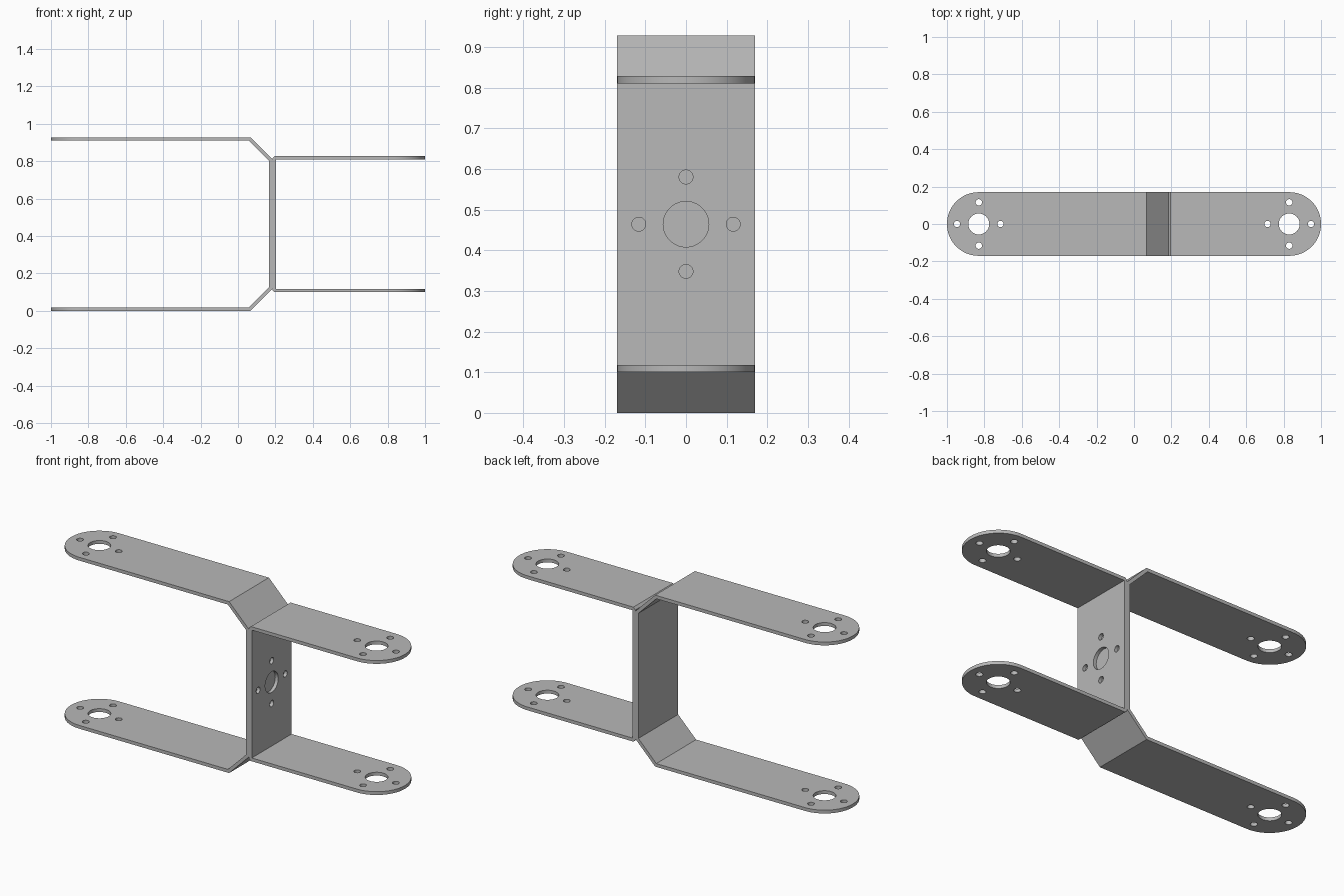
import bpy, bmesh, math
from mathutils import Matrix, Vector

if "Cube" in bpy.data.objects:
    bpy.data.objects.remove(bpy.data.objects["Cube"], do_unlink=True)

HEIGHT, HALF_W, T = 0.928, 0.17, 0.018
SEAM = 0.184                      # plane where the two brackets meet
MID = HEIGHT / 2
HUB, BOLT, PITCH = 0.056, 0.017, 0.116

metal = bpy.data.materials.new("grey metal")
metal.use_nodes = True
GREY = (0.48, 0.48, 0.48, 1)
metal.diffuse_color = GREY
metal.node_tree.nodes["Principled BSDF"].inputs["Base Color"].default_value = GREY


def make_object(name, bm):
    bmesh.ops.recalc_face_normals(bm, faces=bm.faces)
    mesh = bpy.data.meshes.new(name)
    bm.to_mesh(mesh)
    bm.free()
    mesh.materials.append(metal)
    obj = bpy.data.objects.new(name, mesh)
    bpy.context.collection.objects.link(obj)
    return obj


def hole_cutter(patterns):
    """Hub hole with four bolt holes for each (centre, rotation, depth)."""
    bm = bmesh.new()
    for centre, rotation, depth in patterns:
        place = Matrix.Translation(centre) @ rotation
        spots = [(0, 0, HUB)] + [(PITCH * math.cos(a), PITCH * math.sin(a), BOLT)
                                 for a in (i * math.pi / 2 for i in range(4))]
        for u, v, radius in spots:
            bmesh.ops.create_cone(bm, cap_ends=True, segments=40, radius1=radius,
                                  radius2=radius, depth=depth,
                                  matrix=place @ Matrix.Translation((u, v, 0)))
    return make_object("hole_cutter", bm)


def bracket(name, outer, inner, tip, patterns):
    """Bent strip: upper half of the section mirrored about mid height."""
    def flip(pts):
        return [(x, HEIGHT - z) for x, z in reversed(pts)]
    section = outer + flip(outer) + list(reversed(inner + flip(inner)))
    bm = bmesh.new()
    face = bm.faces.new([bm.verts.new((x, -HALF_W, z)) for x, z in section])
    ext = bmesh.ops.extrude_face_region(bm, geom=[face])
    bmesh.ops.translate(bm, vec=(0, 2 * HALF_W, 0),
                        verts=[v for v in ext["geom"] if isinstance(v, bmesh.types.BMVert)])
    # Round the arm tips
    corners = [e for e in bm.edges
               if all(abs(v.co.x - tip) < 1e-4 for v in e.verts)
               and abs(e.verts[0].co.y - e.verts[1].co.y) < 1e-4]
    bmesh.ops.bevel(bm, geom=corners, offset=HALF_W - 0.0005, segments=20,
                    profile=0.5, affect='EDGES')
    obj = make_object(name, bm)
    # Drill the holes and keep the finished mesh
    cutter = hole_cutter(patterns)
    mod = obj.modifiers.new("holes", 'BOOLEAN')
    mod.operation, mod.solver, mod.object = 'DIFFERENCE', 'EXACT', cutter
    deps = bpy.context.evaluated_depsgraph_get()
    mesh = bpy.data.meshes.new_from_object(obj.evaluated_get(deps))
    obj.modifiers.clear()
    obj.data = mesh
    bpy.data.objects.remove(cutter, do_unlink=True)
    bpy.ops.object.select_all(action='DESELECT')
    obj.select_set(True)
    bpy.context.view_layer.objects.active = obj
    bpy.ops.object.shade_smooth_by_angle(angle=math.radians(20))
    return obj


flat = Matrix.Identity(4)
upright = Matrix.Rotation(math.pi / 2, 4, 'Y')

# Long bracket: arms taper in through 45 degree bends to a plain web
bend, drop = 0.066, SEAM - 0.066
miter = T * math.tan(math.pi / 8)
bracket("long_bracket",
        [(-1, HEIGHT), (bend, HEIGHT), (SEAM, HEIGHT - drop)],
        [(-1, HEIGHT - T), (bend - miter, HEIGHT - T),
         (SEAM - T, HEIGHT - drop - miter)],
        -1, [(Vector((-1 + HALF_W, 0, MID)), flat, 2)])

# Short bracket: square channel with chamfered bends and a drilled web
top, cham = 0.828, 0.012
bracket("short_bracket",
        [(1, top), (SEAM + cham, top), (SEAM, top - cham)],
        [(1, top - T), (SEAM + T, top - T)],
        1, [(Vector((1 - HALF_W, 0, MID)), flat, 2),
            (Vector((SEAM + T / 2, 0, MID)), upright, 3 * T)])
